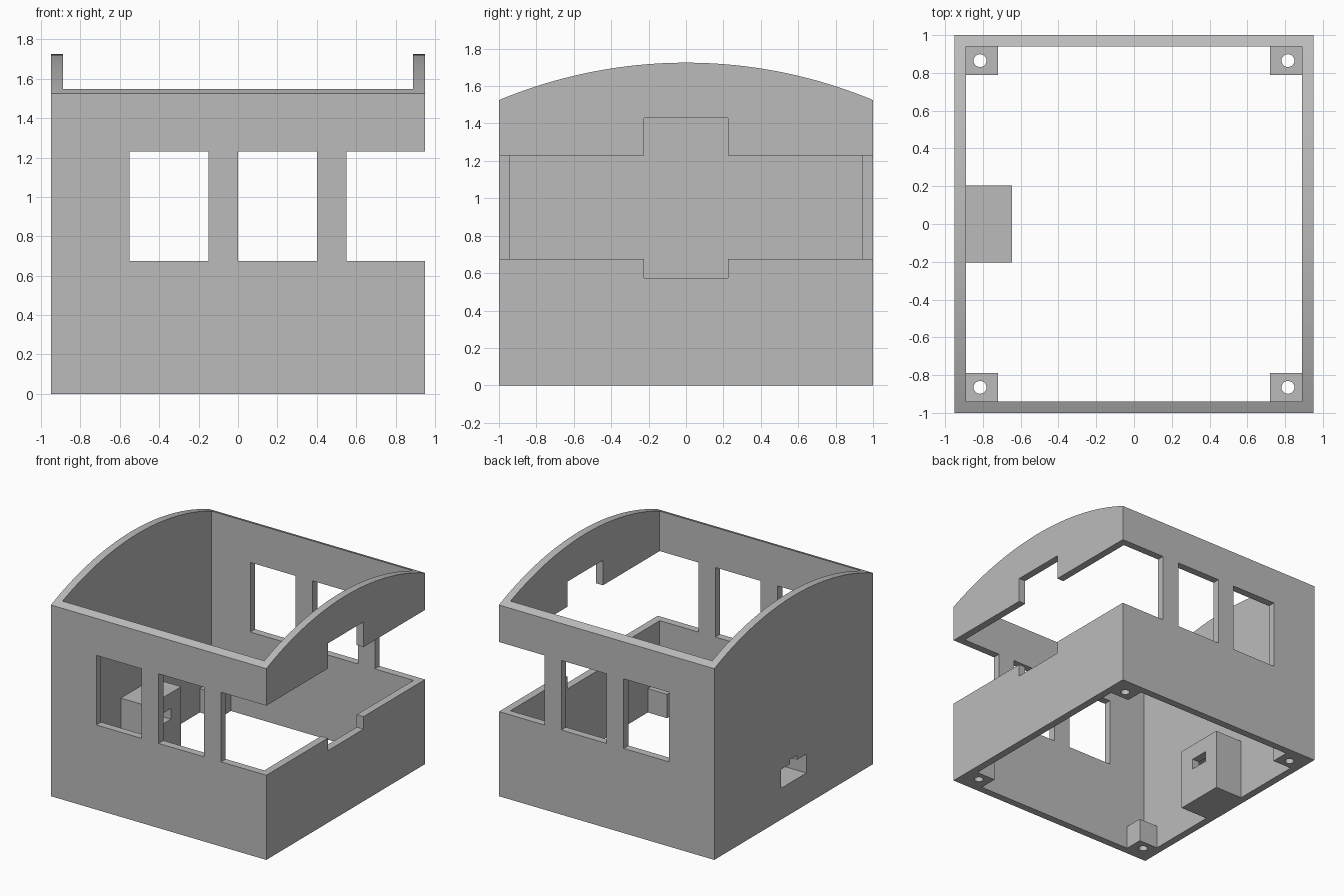
import bpy, bmesh, math

if "Cube" in bpy.data.objects:
    bpy.data.objects.remove(bpy.data.objects["Cube"])

HX, HY, T = 0.95, 1.0, 0.06        # half width, half depth, wall thickness
EAVE, RIDGE = 1.525, 1.725         # wall height at the ends and crown of the arc

grey = bpy.data.materials.new("plain grey")
grey.diffuse_color = (0.5, 0.5, 0.5, 1)
grey.use_nodes = True
grey.node_tree.nodes["Principled BSDF"].inputs["Base Color"].default_value = grey.diffuse_color


def finish(name, bm):
    bmesh.ops.recalc_face_normals(bm, faces=bm.faces)
    me = bpy.data.meshes.new(name)
    bm.to_mesh(me)
    bm.free()
    me.materials.append(grey)
    ob = bpy.data.objects.new(name, me)
    bpy.context.collection.objects.link(ob)
    return ob


def prism(name, yz, x0, x1):
    """Extrude a y-z outline from x0 to x1."""
    bm = bmesh.new()
    face = bm.faces.new([bm.verts.new((x0, y, z)) for y, z in yz])
    ext = bmesh.ops.extrude_face_region(bm, geom=[face])["geom"]
    bmesh.ops.translate(bm, vec=(x1 - x0, 0, 0),
                        verts=[v for v in ext if isinstance(v, bmesh.types.BMVert)])
    return finish(name, bm)


def box(name, x0, x1, y0, y1, z0, z1):
    return prism(name, [(y0, z0), (y1, z0), (y1, z1), (y0, z1)], x0, x1)


def peg(name, x, y, r, z0, z1):
    bm = bmesh.new()
    bmesh.ops.create_cone(bm, cap_ends=True, segments=32, radius1=r, radius2=r, depth=z1 - z0)
    bmesh.ops.translate(bm, vec=(x, y, (z0 + z1) / 2), verts=bm.verts)
    return finish(name, bm)


def combine(target, tool, operation):
    """Apply a boolean and remove the tool."""
    mod = target.modifiers.new("bool", "BOOLEAN")
    mod.operation, mod.solver, mod.object = operation, "EXACT", tool
    bpy.context.view_layer.objects.active = target
    bpy.ops.object.modifier_apply(modifier=mod.name)
    bpy.data.objects.remove(tool)


# Outer walls with an arched top, hollowed all the way through
rise = RIDGE - EAVE
R = (HY ** 2 + rise ** 2) / (2 * rise)
half = math.asin(HY / R)
N = 64
arc = []
for i in range(N + 1):
    a = half - 2 * half * i / N
    arc.append((R * math.sin(a), RIDGE - R + R * math.cos(a)))
cabin = prism("cabin_shell", [(-HY, 0), (HY, 0)] + arc, -HX, HX)
combine(cabin, box("cavity", -HX + T, HX - T, -HY + T, HY - T, -0.5, 2.5), "DIFFERENCE")

# Window pairs through front and back, and the wrap-around opening on the right
for x0, x1 in ((-0.55, -0.15), (0.0, 0.40), (0.55, 1.2)):
    combine(cabin, box("window_cut", x0, x1, -1.2, 1.2, 0.675, 1.23), "DIFFERENCE")
combine(cabin, box("door_cut", 0.8, 1.2, -0.225, 0.225, 0.575, 1.43), "DIFFERENCE")

# Corner mounting blocks with screw holes
for sx in (-1, 1):
    for sy in (-1, 1):
        xs, ys = sorted((sx * 0.72, sx * 0.92)), sorted((sy * 0.79, sy * 0.97))
        combine(cabin, box("corner_block", *xs, *ys, 0, 0.19), "UNION")
        combine(cabin, peg("screw_hole", sx * 0.815, sy * 0.865, 0.034, -0.1, 0.3), "DIFFERENCE")

# Connector housing on the left wall: keyed socket outside, cable hole inside
combine(cabin, box("connector_housing", -0.92, -0.645, -0.205, 0.205, 0, 0.495), "UNION")
socket = [(-0.16, 0.25), (0.16, 0.25), (0.16, 0.40), (0.045, 0.40),
          (0.045, 0.435), (-0.045, 0.435), (-0.045, 0.40), (-0.16, 0.40)]
combine(cabin, prism("socket_cut", socket, -1.1, -0.71), "DIFFERENCE")
combine(cabin, box("cable_cut", -0.8, -0.5, -0.075, 0.075, 0.285, 0.37), "DIFFERENCE")
